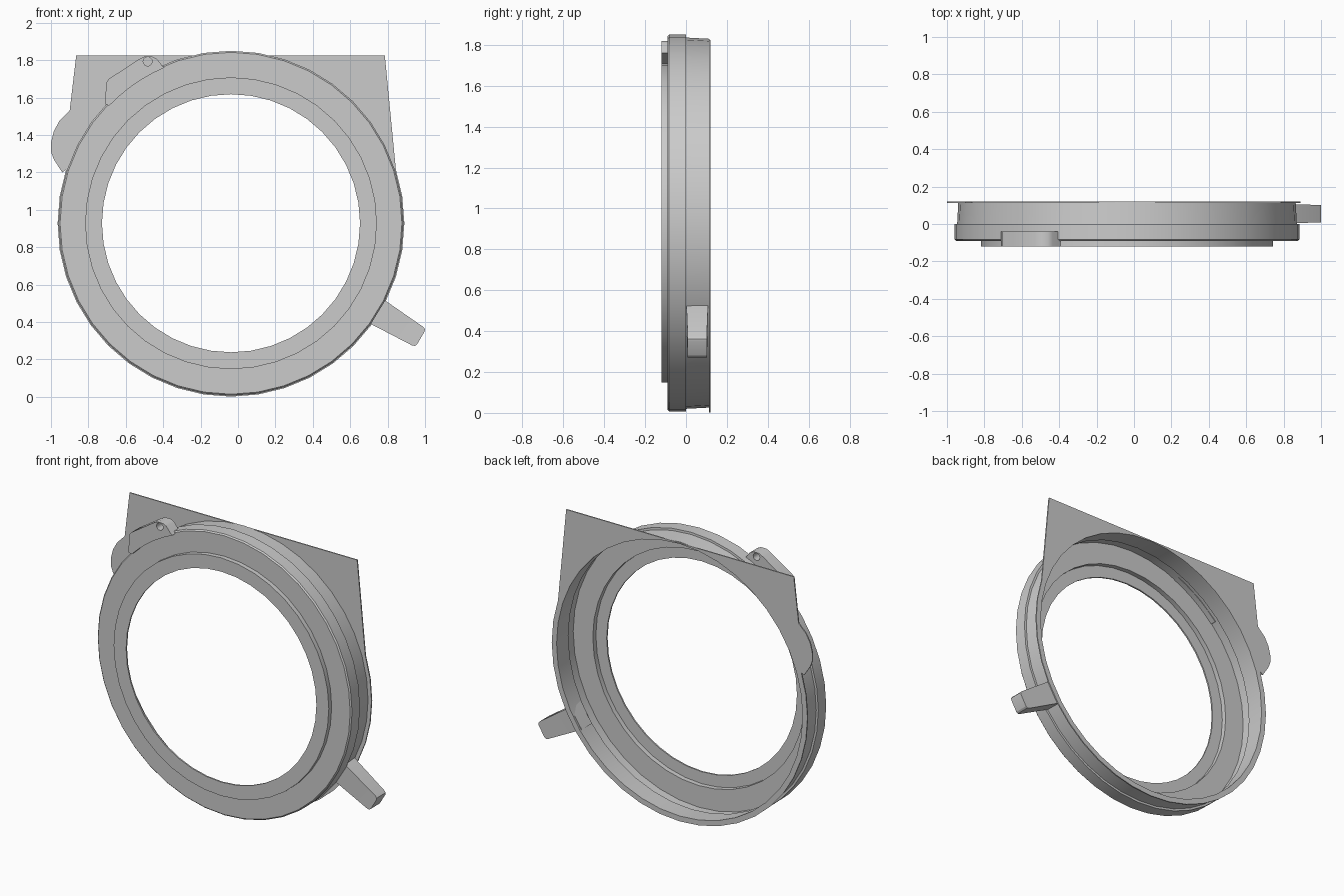
import bpy, bmesh
from math import sin, cos, pi, radians

if "Cube" in bpy.data.objects:
    bpy.data.objects.remove(bpy.data.objects["Cube"])

CX, CZ, SEG = -0.0375, 0.928, 40


def arc(r, a0, a1, n):
    """Points on a circle about the ring centre, angles in degrees."""
    return [(CX + r * cos(radians(a0 + (a1 - a0) * i / n)),
             CZ + r * sin(radians(a0 + (a1 - a0) * i / n))) for i in range(n + 1)]


def circle(x, z, r, n):
    return [(x + r * cos(2 * pi * i / n), z + r * sin(2 * pi * i / n)) for i in range(n)]


def finish(ob, angle):
    bpy.ops.object.select_all(action='DESELECT')
    bpy.context.view_layer.objects.active = ob
    ob.select_set(True)
    bpy.ops.object.shade_smooth_by_angle(angle=radians(angle))


def lathe(name, profile):
    """Spin a closed (radius, y) profile around the ring axis."""
    bm = bmesh.new()
    rings = []
    for i in range(SEG):
        a = 2 * pi * i / SEG - pi / 2
        rings.append([bm.verts.new((CX + r * cos(a), y, CZ + r * sin(a))) for r, y in profile])
    n = len(profile)
    for i in range(SEG):
        p, q = rings[i], rings[(i + 1) % SEG]
        for j in range(n):
            k = (j + 1) % n
            bm.faces.new((p[j], q[j], q[k], p[k]))
    bmesh.ops.recalc_face_normals(bm, faces=bm.faces)
    me = bpy.data.meshes.new(name)
    bm.to_mesh(me)
    bm.free()
    ob = bpy.data.objects.new(name, me)
    bpy.context.collection.objects.link(ob)
    finish(ob, 25)
    return ob


def prism(name, loops, y0, y1):
    """Extrude filled x-z outlines (later loops are holes) from y0 to y1."""
    cu = bpy.data.curves.new(name, 'CURVE')
    cu.dimensions = '2D'
    cu.fill_mode = 'BOTH'
    cu.extrude = (y1 - y0) / 2
    for pts in loops:
        sp = cu.splines.new('POLY')
        sp.points.add(len(pts) - 1)
        for p, (x, z) in zip(sp.points, pts):
            p.co = (x, z, 0, 1)
        sp.use_cyclic_u = True
    ob = bpy.data.objects.new(name, cu)
    bpy.context.collection.objects.link(ob)
    ob.rotation_euler.x = pi / 2
    ob.location.y = (y0 + y1) / 2
    bpy.ops.object.select_all(action='DESELECT')
    bpy.context.view_layer.objects.active = ob
    ob.select_set(True)
    bpy.ops.object.convert(target='MESH')
    ob = bpy.context.object
    ob.name = name
    bm = bmesh.new()
    bm.from_mesh(ob.data)
    bmesh.ops.remove_doubles(bm, verts=bm.verts, dist=1e-5)
    bmesh.ops.recalc_face_normals(bm, faces=bm.faces)
    bm.to_mesh(ob.data)
    bm.free()
    return ob


# Stepped thin-walled ring body, open at the back
lathe("ring_housing", [
    (.69, -.12), (.78, -.12), (.78, -.09), (.914, -.09), (.922, -.082),
    (.922, 0), (.908, .001), (.902, .115), (.892, .115), (.897, -.008),
    (.910, -.009), (.910, -.078), (.768, -.078), (.768, -.11), (.69, -.11)])

# Thin back plate with square top, side bulge and round opening
outline = arc(.927, 18, -198, 24) + [
    (-.94, 1.20), (-.985, 1.27), (-1.0, 1.31), (-1.0, 1.36), (-.985, 1.42),
    (-.955, 1.475), (-.90, 1.53), (-.865, 1.825), (.785, 1.825)]
finish(prism("back_plate", [outline, arc(.892, -90, 261, 39)], .112, .12), 25)

# Handle lever, tapered towards its tip
lever = prism("lever_handle", [[(.68, .405), (.93, .275), (.945, .272), (.957, .28),
                               (.997, .348), (1.0, .362), (.99, .374), (.765, .53)]], .002, .108)
for v in lever.data.vertices:
    if v.co.x > .9:
        v.co.z *= .88
finish(lever, 25)

# Latch tab with pin hole on the upper left
tab = [(-.705, 1.68), (-.69, 1.70), (-.53, 1.805), (-.50, 1.82), (-.46, 1.82),
       (-.435, 1.808), (-.405, 1.77)] + arc(.905, 113, 136, 5) + [(-.71, 1.565)]
finish(prism("latch_tab", [tab, circle(-.483, 1.793, .024, 14)], -.12, -.04), 30)
